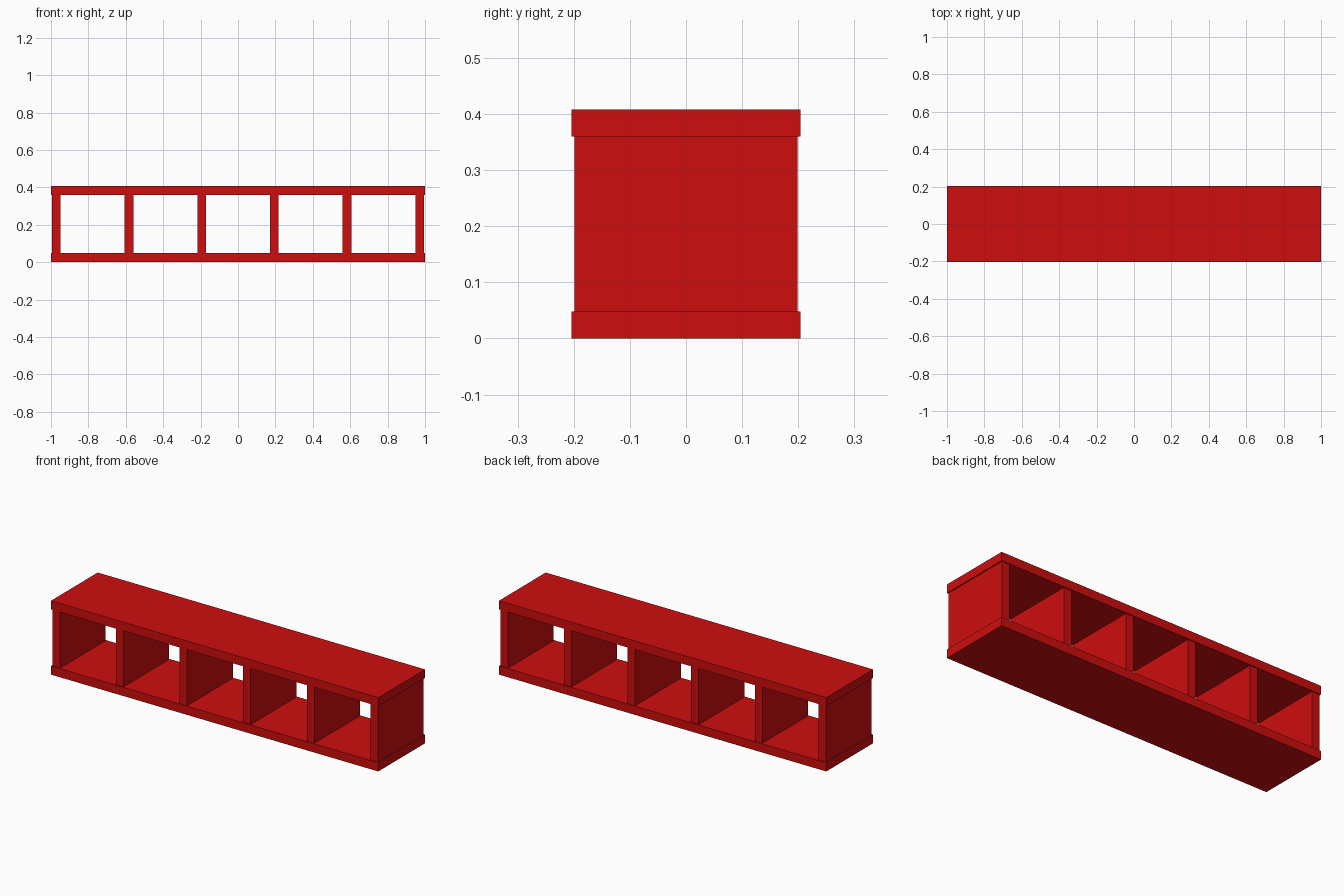
import bpy

# Remove the default cube
cube = bpy.data.objects.get("Cube")
if cube:
    bpy.data.objects.remove(cube, do_unlink=True)

# Single red finish
RED = (0.62, 0.004, 0.004, 1.0)
red = bpy.data.materials.new("red")
red.use_nodes = True
red.diffuse_color = RED
red.node_tree.nodes["Principled BSDF"].inputs["Base Color"].default_value = RED

LENGTH, DEPTH, HEIGHT = 2.0, 0.408, 0.408
BOARD = 0.048          # shelf board thickness
PANEL = 0.046          # upright thickness
PANEL_DEPTH = 0.398    # uprights sit slightly inside the boards
PANELS = 6
END_X = 0.971          # centre of the outermost upright


def box(name, size, location):
    bpy.ops.mesh.primitive_cube_add(size=1, location=location)
    obj = bpy.context.object
    obj.name = name
    obj.scale = size
    bpy.ops.object.transform_apply(location=False, rotation=False, scale=True)
    obj.data.materials.append(red)
    return obj


# Bottom and top boards
box("bottom_board", (LENGTH, DEPTH, BOARD), (0, 0, BOARD / 2))
box("top_board", (LENGTH, DEPTH, BOARD), (0, 0, HEIGHT - BOARD / 2))

# Evenly spaced uprights: two ends and the dividers between them
for i in range(PANELS):
    x = -END_X + 2 * END_X * i / (PANELS - 1)
    name = {0: "right_end_panel", PANELS - 1: "left_end_panel"}.get(i, f"divider_{i}")
    box(name, (PANEL, PANEL_DEPTH, HEIGHT - 2 * BOARD), (x, 0, HEIGHT / 2))
